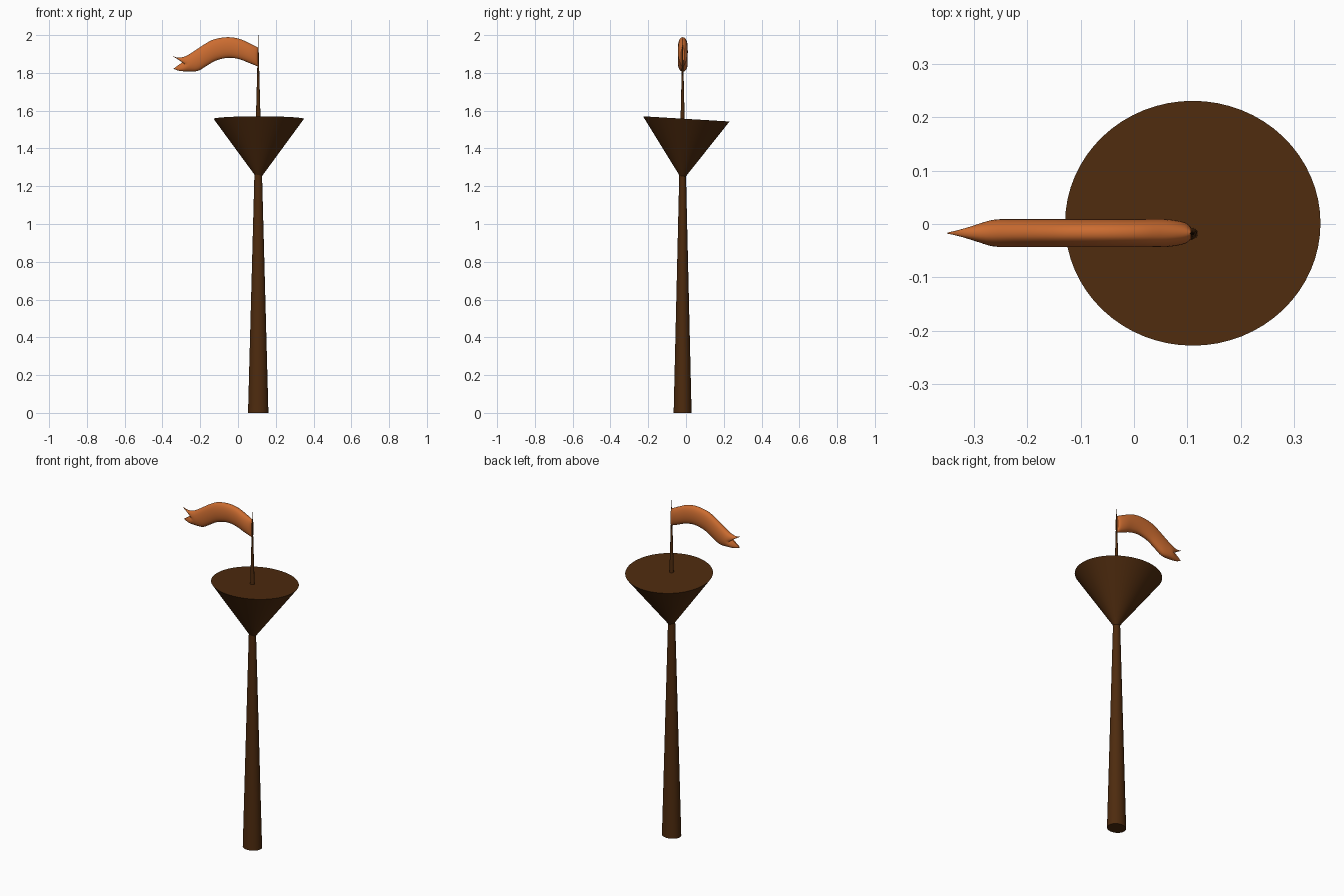
import bpy, bmesh, math
from mathutils import Matrix, Vector

if "Cube" in bpy.data.objects:
    bpy.data.objects.remove(bpy.data.objects["Cube"])

PX, PY = 0.107, -0.018          # pole axis


def material(name, rgb):
    m = bpy.data.materials.new(name)
    m.diffuse_color = (*rgb, 1)
    m.use_nodes = True
    m.node_tree.nodes["Principled BSDF"].inputs["Base Color"].default_value = m.diffuse_color
    return m


def add_object(name, bm, mat):
    bmesh.ops.recalc_face_normals(bm, faces=bm.faces)
    me = bpy.data.meshes.new(name)
    bm.to_mesh(me)
    bm.free()
    me.materials.append(mat)
    ob = bpy.data.objects.new(name, me)
    bpy.context.collection.objects.link(ob)
    bpy.ops.object.select_all(action='DESELECT')
    ob.select_set(True)
    bpy.context.view_layer.objects.active = ob
    bpy.ops.object.shade_smooth_by_angle(angle=math.radians(40))
    return ob


def cone(name, r1, r2, height, scale_y, tilt, base, mat):
    bm = bmesh.new()
    bmesh.ops.create_cone(bm, cap_ends=True, segments=64, radius1=r1, radius2=r2, depth=height,
                          matrix=Matrix.Translation((0, 0, height / 2)))
    bm.transform(Matrix.Translation(base) @ Matrix.Rotation(tilt, 4, 'X')
                 @ Matrix.Diagonal((1, scale_y, 1, 1)))
    return add_object(name, bm, mat)


brown = material("dark brown wood", (0.076, 0.024, 0.0045))
orange = material("orange cloth", (0.60, 0.15, 0.03))

# Pole tapering to a point, and the slightly tilted inverted cone on it
cone("pole", 0.054, 0.0004, 2.0, 0.88, 0, (PX, PY, 0), brown)
cone("crow_nest", 0.002, 0.239, 0.324, 0.96, -0.06, (PX + 0.003, PY, 1.233), brown)

# Flag stations: top x, top z, bottom x, bottom z, half thickness, notch depth
stations = [
    (0.107, 1.934, 0.107, 1.833, 0.010, 0),
    (0.095, 1.940, 0.095, 1.838, 0.020, 0),
    (0.060, 1.957, 0.060, 1.852, 0.026, 0),
    (0.008, 1.980, 0.008, 1.872, 0.026, 0),
    (-0.055, 1.989, -0.050, 1.880, 0.026, 0),
    (-0.125, 1.978, -0.115, 1.866, 0.026, 0),
    (-0.177, 1.952, -0.165, 1.838, 0.026, 0),
    (-0.230, 1.917, -0.214, 1.810, 0.026, 0),
    (-0.278, 1.888, -0.270, 1.808, 0.025, 0.012),
    (-0.318, 1.881, -0.312, 1.811, 0.016, 0.035),
    (-0.350, 1.891, -0.342, 1.822, 0.004, 0.052),
]


def smooth_stations(pts, steps):
    """Catmull-Rom interpolation of all station values."""
    out = []
    for i in range(len(pts) - 1):
        p = [Vector(pts[max(0, min(len(pts) - 1, i + k))]) for k in (-1, 0, 1, 2)]
        for s in range(steps):
            t = s / steps
            out.append(0.5 * (2 * p[1] + (p[2] - p[0]) * t
                              + (2 * p[0] - 5 * p[1] + 4 * p[2] - p[3]) * t * t
                              + (3 * p[1] - p[0] - 3 * p[2] + p[3]) * t ** 3))
    return out + [Vector(pts[-1])]


# Flag: oval sections lofted along the wave, ending in a swallow tail
N = 32
bm = bmesh.new()
rings = []
for tx, tz, bx, bz, thick, notch in smooth_stations(stations, 4):
    ring = []
    for i in range(N):
        a = 2 * math.pi * i / N
        v, c = math.sin(a), math.cos(a)
        k = (v + 1) / 2
        y = math.copysign(abs(c) ** 0.85, c) * thick if abs(c) > 1e-6 else 0
        ring.append(bm.verts.new((bx + (tx - bx) * k + notch * (1 - abs(v)),
                                  PY + 0.001 + y, bz + (tz - bz) * k)))
    rings.append(ring)
for r, q in zip(rings, rings[1:]):
    for i in range(N):
        bm.faces.new((r[i], r[(i + 1) % N], q[(i + 1) % N], q[i]))
for r in (rings[0], rings[-1]):          # end caps as strips front to back
    for i in range(-N // 4, N // 4):
        loop = []
        for j in (i, i + 1, N // 2 - i - 1, N // 2 - i):
            if r[j % N] not in loop:
                loop.append(r[j % N])
        bm.faces.new(loop)
add_object("flag", bm, orange)
